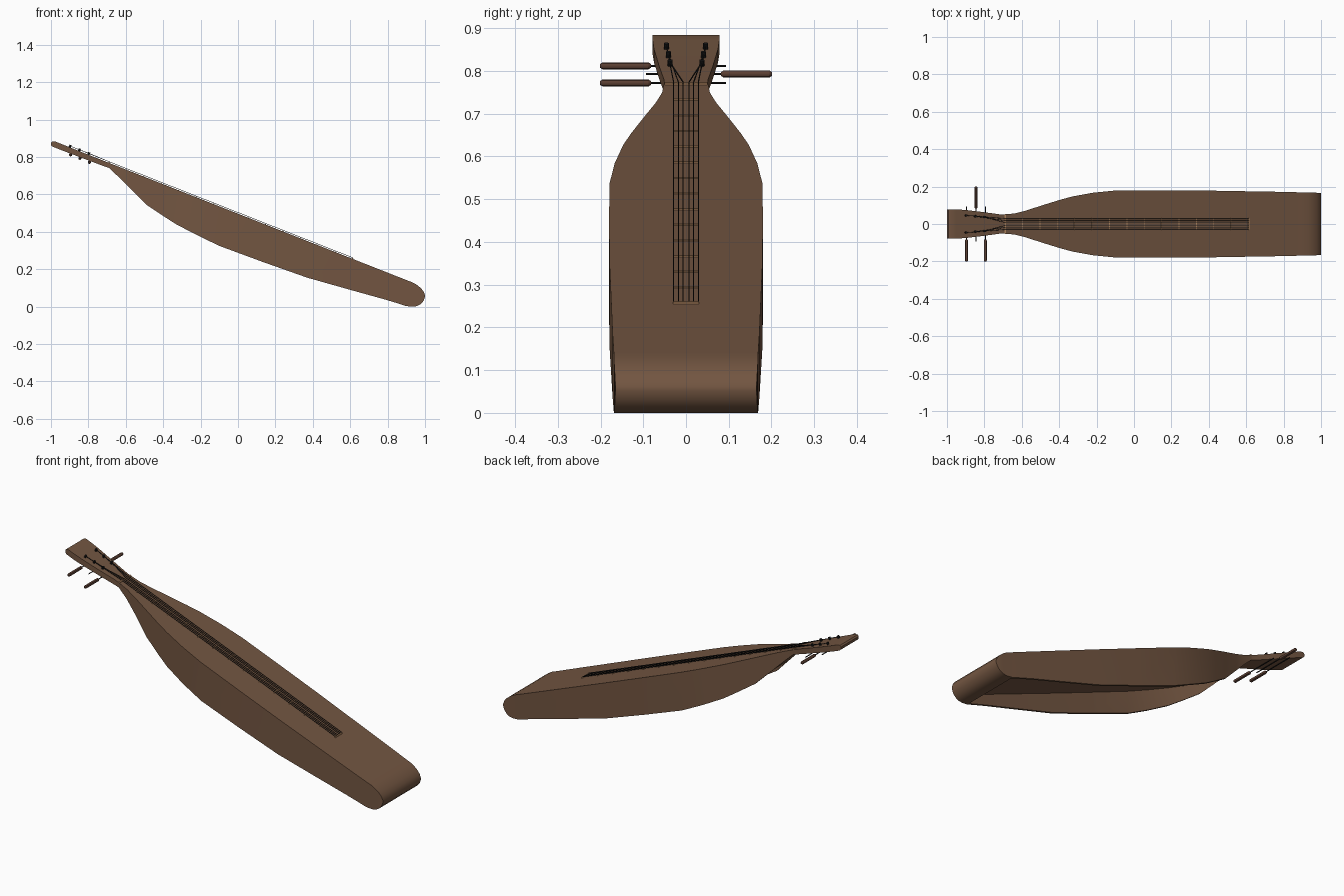
import bpy, bmesh, math
from mathutils import Vector

if "Cube" in bpy.data.objects:
    bpy.data.objects.remove(bpy.data.objects["Cube"], do_unlink=True)


def material(name, rgb, rough=0.6):
    m = bpy.data.materials.new(name)
    m.use_nodes = True
    m.diffuse_color = (*rgb, 1)
    b = m.node_tree.nodes["Principled BSDF"]
    b.inputs["Base Color"].default_value = (*rgb, 1)
    b.inputs["Roughness"].default_value = rough
    return m


WOOD = material("brown wood", (0.17, 0.092, 0.053))
PEG = material("dark peg wood", (0.105, 0.05, 0.033))
STRING = material("black string", (0.01, 0.01, 0.01))
FRET = material("tan fret", (0.50, 0.27, 0.13))

SLOPE = -0.394
UP = Vector((-SLOPE, 0, 1)).normalized()   # normal of the sloping top


def top(x):
    return 0.497 + SLOPE * x


def on_top(x, y, lift=0.0):
    return Vector((x, y, top(x))) + UP * lift


def finish(bm, name, mat, smooth=True):
    bmesh.ops.recalc_face_normals(bm, faces=bm.faces)
    me = bpy.data.meshes.new(name)
    bm.to_mesh(me)
    bm.free()
    me.materials.append(mat)
    ob = bpy.data.objects.new(name, me)
    bpy.context.collection.objects.link(ob)
    if smooth:
        bpy.ops.object.select_all(action="DESELECT")
        ob.select_set(True)
        bpy.context.view_layer.objects.active = ob
        bpy.ops.object.shade_smooth_by_angle(angle=math.radians(30))
    return ob


def loft(name, rings, mat):
    """Skin a row of equal closed rings and cap both ends."""
    bm = bmesh.new()
    rows = [[bm.verts.new(p) for p in r] for r in rings]
    n = len(rows[0])
    for a, b in zip(rows, rows[1:]):
        for i in range(n):
            j = (i + 1) % n
            bm.faces.new((a[i], a[j], b[j], b[i]))
    bm.faces.new(rows[0])
    bm.faces.new(rows[-1])
    bmesh.ops.remove_doubles(bm, verts=bm.verts, dist=1e-5)
    return finish(bm, name, mat)


def rod(name, a, b, r, mat, sides=8, taper=None):
    """Round bar from a to b; taper rounds off both ends."""
    a, b = Vector(a), Vector(b)
    d = (b - a).normalized()
    u = d.orthogonal().normalized()
    v = d.cross(u)
    stops = [(a, r), (b, r)]
    if taper:
        stops = [(a, r * .55), (a + d * taper, r), (b - d * taper, r), (b, r * .55)]
    rings = [[c + (u * math.cos(t) + v * math.sin(t)) * q
              for t in (2 * math.pi * i / sides for i in range(sides))]
             for c, q in stops]
    return loft(name, rings, mat)


# Body: side profile stations (x, underside z, half width, optional top z)
stations = [
    (-0.69, 0.742, 0.052), (-0.64, 0.695, 0.056), (-0.58, 0.635, 0.071),
    (-0.49, 0.545, 0.100), (-0.40, 0.485, 0.128), (-0.33, 0.44, 0.147),
    (-0.22, 0.383, 0.167), (-0.10, 0.325, 0.179), (0.13, 0.24, 0.180),
    (0.37, 0.155, 0.179), (0.60, 0.09, 0.175), (0.78, 0.04, 0.172),
    (0.86, 0.016, 0.170), (0.90, 0.003, 0.169), (0.935, 0.0, 0.168, 0.129),
    (0.957, 0.003, 0.168, 0.116), (0.977, 0.014, 0.167, 0.100),
    (0.992, 0.031, 0.166, 0.082), (1.0, 0.052, 0.165, 0.062)]
rings = []
for x, low, w, *t in stations:
    high = t[0] if t else top(x)
    # The underside is hollowed out between neck and tail
    roof = max(low, high - 0.09) if -0.57 < x < 0.88 else low
    rim = w - 0.012
    rings.append([(x, -w, high), (x, w, high), (x, w, low), (x, rim, low),
                  (x, rim, roof), (x, -rim, roof), (x, -rim, low), (x, -w, low)])
loft("body", rings, WOOD)

# Headstock, widening to a rounded tip
head = [(-1.0, 0.864, 0.877, 0.077), (-0.993, 0.857, 0.884, 0.078),
        (-0.98, 0.851, 0.884, 0.078), (-0.95, 0.839, 0.872, 0.078),
        (-0.90, 0.820, 0.852, 0.075), (-0.80, 0.782, 0.812, 0.063),
        (-0.72, 0.752, 0.781, 0.052), (-0.69, 0.742, 0.769, 0.051)]
loft("headstock", [[(x, -w, h), (x, w, h), (x, w, l), (x, -w, l)]
                   for x, l, h, w in head], WOOD)

# Tuning pegs: slim shaft across the head with a thick handle on one side
for i, (x, z, s) in enumerate([(-0.895, 0.812, -1), (-0.845, 0.793, 1),
                               (-0.795, 0.772, -1)]):
    rod(f"peg_shaft_{i+1}", (x, -0.094, z), (x, 0.094, z), 0.0025, STRING)
    rod(f"peg_handle_{i+1}", (x, s * 0.082, z), (x, s * 0.201, z),
        0.0085, PEG, 12, taper=0.006)


def bar(name, x, half, thick, height):
    """Low crosswise strip lying on the top."""
    along = Vector((1, 0, SLOPE)).normalized() * thick / 2
    rings = []
    for y in (-half, half):
        p = on_top(x, y, -0.002)
        q = on_top(x, y, height)
        rings.append([p - along, p + along, q + along, q - along])
    loft(name, rings, FRET)


# Nut, frets and bridge
NUT, BRIDGE = -0.69, 0.612
bar("nut", NUT, 0.05, 0.007, 0.005)
for i in range(1, 14):
    bar(f"fret_{i}", NUT + (BRIDGE - NUT) * i / 14, 0.031, 0.004, 0.003)
bar("bridge", BRIDGE, 0.031, 0.006, 0.005)

# Six strings, each running over the nut to its own post
posts = [(-0.80, 0.037), (-0.85, 0.041), (-0.90, 0.046)]
for side, label in ((-1, "right"), (1, "left")):
    for i, (px, py) in enumerate(posts):
        y = side * (0.007 + 0.011 * i)
        nut = on_top(NUT, y, 0.006)
        rod(f"string_{label}_{i+1}", nut, on_top(BRIDGE, y, 0.006),
            0.0013, STRING, 6)
        rod(f"head_string_{label}_{i+1}", nut, on_top(px, side * py, 0.008),
            0.0014, STRING, 6)
        rod(f"post_{label}_{i+1}", on_top(px, side * py, -0.005),
            on_top(px, side * py, 0.014), 0.006, STRING, 10)
